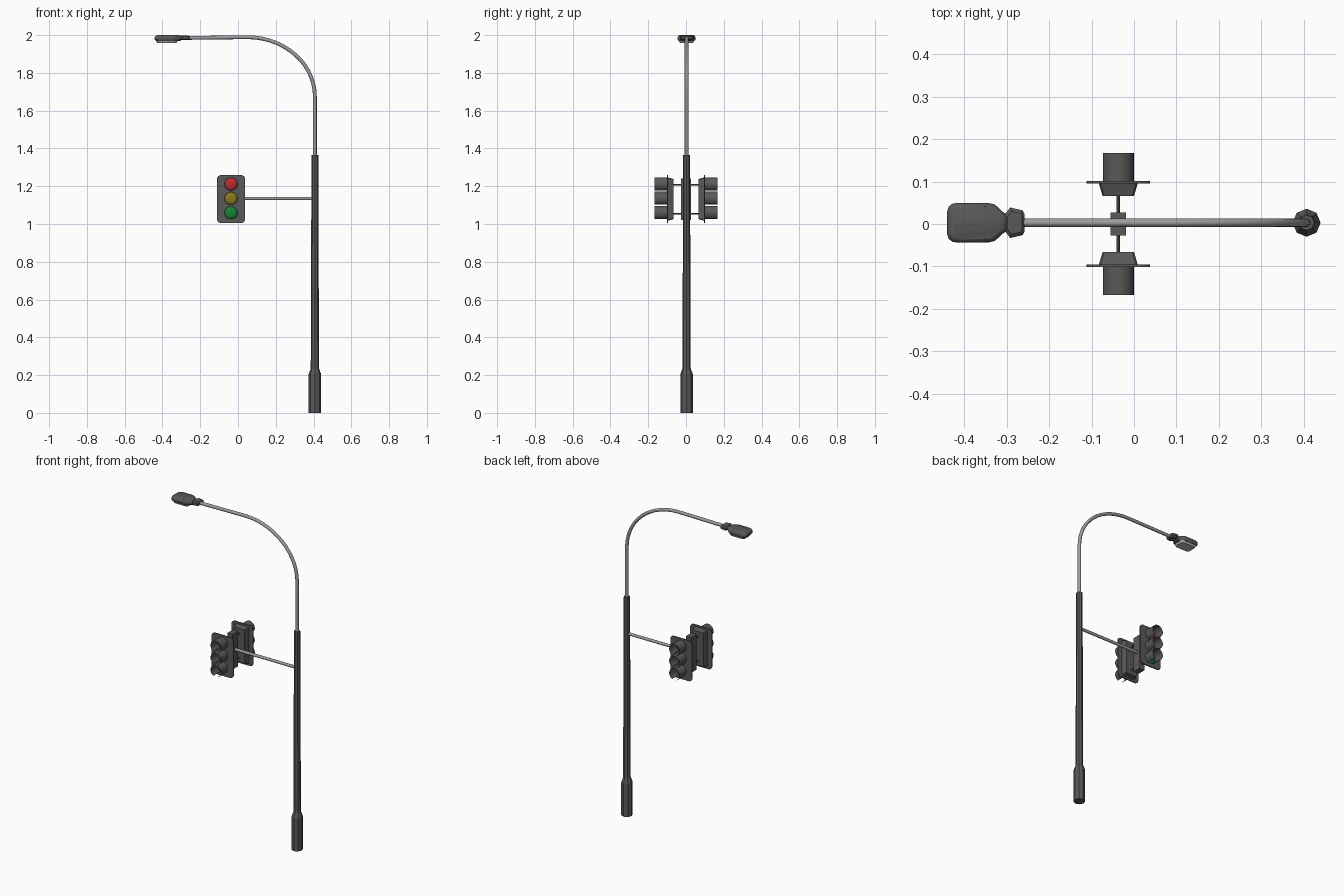
import bpy, bmesh, math
from mathutils import Vector

if "Cube" in bpy.data.objects:
    bpy.data.objects.remove(bpy.data.objects["Cube"])

def mat(name, rgb):
    m = bpy.data.materials.new(name)
    m.diffuse_color = (*rgb, 1)
    m.use_nodes = True
    m.node_tree.nodes["Principled BSDF"].inputs["Base Color"].default_value = m.diffuse_color
    return m

DARK = mat("dark_grey_metal", (0.10, 0.10, 0.10))
STEEL = mat("light_steel", (0.34, 0.34, 0.34))
LENS = mat("lamp_glass", (0.50, 0.50, 0.48))
RED = mat("red_light", (0.50, 0.025, 0.03))
YELLOW = mat("yellow_light", (0.26, 0.19, 0.008))
GREEN = mat("green_light", (0.008, 0.22, 0.04))

def loft(name, rings, material, smooth=None, closed=True, caps=True):
    """Skin a list of equal-length rings of points."""
    bm = bmesh.new()
    vr = [[bm.verts.new(p) for p in r] for r in rings]
    n = len(vr[0])
    for a, b in zip(vr, vr[1:]):
        for i in range(n if closed else n - 1):
            j = (i + 1) % n
            bm.faces.new((a[i], a[j], b[j], b[i]))
    if caps:
        bm.faces.new(vr[0][::-1])
        bm.faces.new(vr[-1])
    bmesh.ops.recalc_face_normals(bm, faces=bm.faces)
    me = bpy.data.meshes.new(name)
    bm.to_mesh(me)
    bm.free()
    ob = bpy.data.objects.new(name, me)
    bpy.context.collection.objects.link(ob)
    me.materials.append(material)
    if smooth:
        bpy.context.view_layer.objects.active = ob
        ob.select_set(True)
        bpy.ops.object.shade_smooth_by_angle(angle=math.radians(smooth))
        ob.select_set(False)
    return ob

def circle(r, n, turn=0):
    return [(r * math.cos(turn + i * math.tau / n), r * math.sin(turn + i * math.tau / n)) for i in range(n)]

def tube(name, path, r, material, n=12):
    """Round tube along a path lying in the xz or y direction."""
    pts = [Vector(p) for p in path]
    rings = []
    for i, p in enumerate(pts):
        t = (pts[min(i + 1, len(pts) - 1)] - pts[max(i - 1, 0)]).normalized()
        side = Vector((0, 1, 0)) if abs(t.y) < 0.5 else Vector((1, 0, 0))
        up = t.cross(side)
        rings.append([p + side * u + up * v for u, v in circle(r, n)])
    return loft(name, rings, material, 40)

def rounded(w, h, r, n=5):
    """Rounded rectangle with half sizes w, h."""
    out = []
    for k, (sx, sy) in enumerate(((1, 1), (-1, 1), (-1, -1), (1, -1))):
        for i in range(n):
            a = (k + i / (n - 1)) * math.pi / 2
            out.append((sx * (w - r) + r * math.cos(a), sy * (h - r) + r * math.sin(a)))
    return out

PX, PY = 0.407, 0.003

# octagonal pole with wider foot
profile = [(0.033, 0), (0.033, 0.205), (0.022, 0.235), (0.018, 1.365)]
loft("pole", [[(PX + x, PY + y, z) for x, y in circle(r, 8)] for r, z in profile], DARK)

# curved lamp arm
path = [(PX, PY, 1.35)]
for i in range(15):
    a = i / 14 * math.pi / 2
    path.append((0.05 + (PX - 0.05) * math.cos(a), PY, 1.675 + 0.314 * math.sin(a)))
path.append((-0.28, PY, 1.985))
tube("lamp_arm", path, 0.010, STEEL)

# lamp head, a rounded outline stacked in levels
half = [(-0.441, 0.026), (-0.437, 0.038), (-0.428, 0.045), (-0.415, 0.047), (-0.345, 0.047),
        (-0.328, 0.043), (-0.310, 0.026), (-0.298, 0.018)]
outline = half + [(x, -y) for x, y in reversed(half)]

def level(pts, z, s, cx):
    return [(cx + (x - cx) * s, PY + y * s, z) for x, y in pts]

loft("lamp_head", [level(outline, z, s, -0.37) for z, s in
     ((1.968, 0.88), (1.977, 1), (1.988, 1), (1.996, 0.93), (2.0, 0.82))], DARK, 35)
loft("lamp_glass", [level(rounded(0.058, 0.04, 0.02), z, s, 0) for z, s in
     ((1.957, 0.85), (1.970, 1))], LENS, 35).location.x = -0.377
collar = [(-0.305, 0.019), (-0.292, 0.036), (-0.262, 0.029), (-0.258, 0.020)]
collar += [(x, -y) for x, y in reversed(collar)]
loft("lamp_collar", [level(collar, z, s, -0.28) for z, s in
     ((1.973, 0.7), (1.980, 1), (1.992, 1), (1.999, 0.75))], DARK)

# signal bracket
SX, SZ = -0.037, 1.135
tube("signal_arm", [(PX, PY, SZ), (SX, PY, SZ)], 0.009, STEEL)
loft("signal_hub", [[(SX + x, y, z) for x, y in ((-0.018, -0.027), (0.018, -0.027), (0.018, 0.027), (-0.018, 0.027))]
     for z in (1.02, 1.24)], DARK)
for label, z in (("upper", 1.207), ("lower", 1.055)):
    tube(label + "_signal_rod", [(SX, -0.07, z), (SX, 0.07, z)], 0.004, DARK, 8)

# two signals, front (s = -1) and back (s = 1)
for side, s in (("front", -1), ("back", 1)):
    def place(pts, d, z0=1.132):
        return [(SX + x, s * d, z0 + z) for x, z in pts]
    loft(side + "_backplate", [place(rounded(0.075, 0.127, 0.022), d) for d in (0.095, 0.101)], DARK)
    loft(side + "_housing", [place(rounded(w, h, 0.004, 2), d) for w, h, d in
         ((0.037, 0.106, 0.066), (0.046, 0.115, 0.096))], DARK)
    for colour, m, z in (("red", RED, 1.211), ("yellow", YELLOW, 1.135), ("green", GREEN, 1.059)):
        # shallow domed light
        loft(f"{side}_{colour}_light", [place(circle(r, 24), d, z) for r, d in
             ((0.034, 0.100), (0.032, 0.104), (0.022, 0.109), (0.010, 0.111))], m, 50)
        # thin visor open at the bottom
        def arc(r):
            return [(r * math.sin(a), r * math.cos(a)) for a in
                    (math.radians(-154 + 308 * i / 24) for i in range(25))]
        o, n = arc(0.0365), arc(0.0345)
        sec = o + n[::-1]
        loft(f"{side}_{colour}_visor", [place(sec, d, z) for d in (0.099, 0.167)], DARK, 35)
